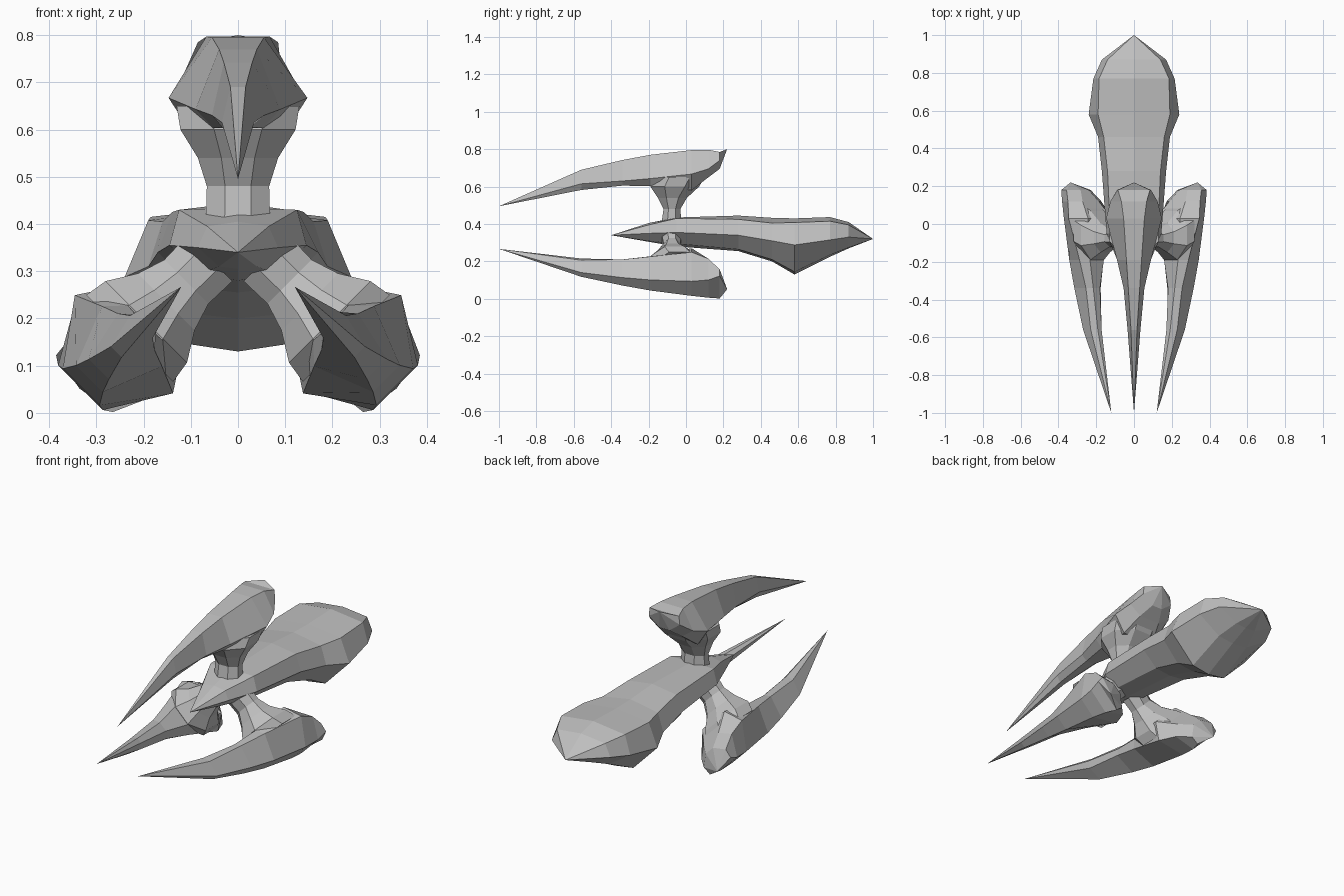
import bpy
import bmesh
from math import radians, cos, sin, pi

cube = bpy.data.objects.get("Cube")
if cube:
    bpy.data.objects.remove(cube, do_unlink=True)

grey = bpy.data.materials.new("hull grey")
grey.use_nodes = True
colour = (0.52, 0.52, 0.52, 1)
grey.diffuse_color = colour
grey.node_tree.nodes["Principled BSDF"].inputs["Base Color"].default_value = colour


def mirrored(y, half):
    """Closed cross-section from its +x half, listed from top to bottom."""
    right = [(x, y, z) for x, z in half]
    left = [(-x, y, z) for x, z in reversed(half) if x > 0]
    return right + left


def add_loft(bm, rings, start=None, end=None):
    """Skin a row of equal rings, closing each end with a point or a cap."""
    rows = [[bm.verts.new(p) for p in ring] for ring in rings]
    n = len(rows[0])
    for a, b in zip(rows, rows[1:]):
        for i in range(n):
            j = (i + 1) % n
            bm.faces.new((a[i], a[j], b[j], b[i]))
    for row, point in ((rows[0], start), (rows[-1], end)):
        if point:
            tip = bm.verts.new(point)
            for i in range(n):
                bm.faces.new((row[i], row[(i + 1) % n], tip))
        else:
            bm.faces.new(row)


def make_object(name, bm):
    bmesh.ops.recalc_face_normals(bm, faces=bm.faces)
    mesh = bpy.data.meshes.new(name)
    bm.to_mesh(mesh)
    bm.free()
    mesh.materials.append(grey)
    obj = bpy.data.objects.new(name, mesh)
    bpy.context.scene.collection.objects.link(obj)
    return obj


# Central hull: y, roof centre z, shoulder x z, flank x z, keel x z, keel centre z
hull_sections = [
    (-0.20, 0.405, 0.065, 0.395, 0.085, 0.35, 0.04, 0.31, 0.305),
    (-0.05, 0.435, 0.125, 0.43, 0.145, 0.355, 0.08, 0.295, 0.28),
    (0.28, 0.445, 0.14, 0.425, 0.17, 0.34, 0.09, 0.265, 0.255),
    (0.46, 0.433, 0.16, 0.405, 0.19, 0.31, 0.10, 0.21, 0.20),
    (0.58, 0.43, 0.19, 0.408, 0.24, 0.288, 0.10, 0.145, 0.13),
    (0.77, 0.437, 0.185, 0.415, 0.215, 0.315, 0.09, 0.235, 0.225),
    (0.87, 0.41, 0.14, 0.395, 0.17, 0.33, 0.06, 0.275, 0.27),
]
rings = [mirrored(y, [(0, top), (sx, sz), (fx, fz), (kx, kz), (0, low)])
         for y, top, sx, sz, fx, fz, kx, kz, low in hull_sections]
bm = bmesh.new()
add_loft(bm, rings, (0, -0.4, 0.34), (0, 1, 0.32))
make_object("central_hull", bm)

# Claw blade, relative to its tip height: y, ridge x z, side x z, underside x z
tip_z = 0.495
blade_sections = [
    (-0.56, 0.016, 0.69, 0.034, 0.615, 0.014, 0.582),
    (-0.34, 0.030, 0.742, 0.055, 0.63, 0.025, 0.605),
    (-0.19, 0.040, 0.77, 0.09, 0.643, 0.052, 0.603),
    (0.03, 0.055, 0.795, 0.147, 0.667, 0.09, 0.58),
    (0.12, 0.067, 0.797, 0.125, 0.695, 0.06, 0.65),
    (0.18, 0.085, 0.785, 0.09, 0.74, 0.03, 0.695),
]
blade_rings = [mirrored(y, [(rx, rz - tip_z), (sx, sz - tip_z), (ux, uz - tip_z)])
               for y, rx, rz, sx, sz, ux, uz in blade_sections]

# Flared neck below the blade: z, half width, front y, back y
neck_sections = [
    (0.41, 0.068, -0.13, -0.025),
    (0.48, 0.066, -0.12, -0.03),
    (0.54, 0.085, -0.15, 0.005),
    (0.60, 0.122, -0.19, 0.07),
    (0.65, 0.13, -0.17, 0.10),
]


def neck_ring(z, width, front, back):
    middle, depth = (front + back) / 2, (back - front) / 2
    scale = 1 / cos(pi / 8)
    angles = [pi / 8 + i * pi / 4 for i in range(8)]
    return [(width * scale * cos(a), middle + depth * scale * sin(a), z - tip_z)
            for a in angles]


def add_claw(name, x, z, turn):
    bm = bmesh.new()
    add_loft(bm, blade_rings, (0, -1, 0), (0, 0.22, 0.8 - tip_z))
    add_loft(bm, [neck_ring(*s) for s in neck_sections])
    claw = make_object(name, bm)
    claw.location = (x, 0, z)
    claw.rotation_euler = (0, radians(turn), 0)


# One claw above and a mirrored pair splayed below
add_claw("upper_claw", 0, tip_z, 0)
for side, sign in (("left", 1), ("right", -1)):
    add_claw("lower_claw_" + side, sign * 0.12, 0.267, sign * 135)
